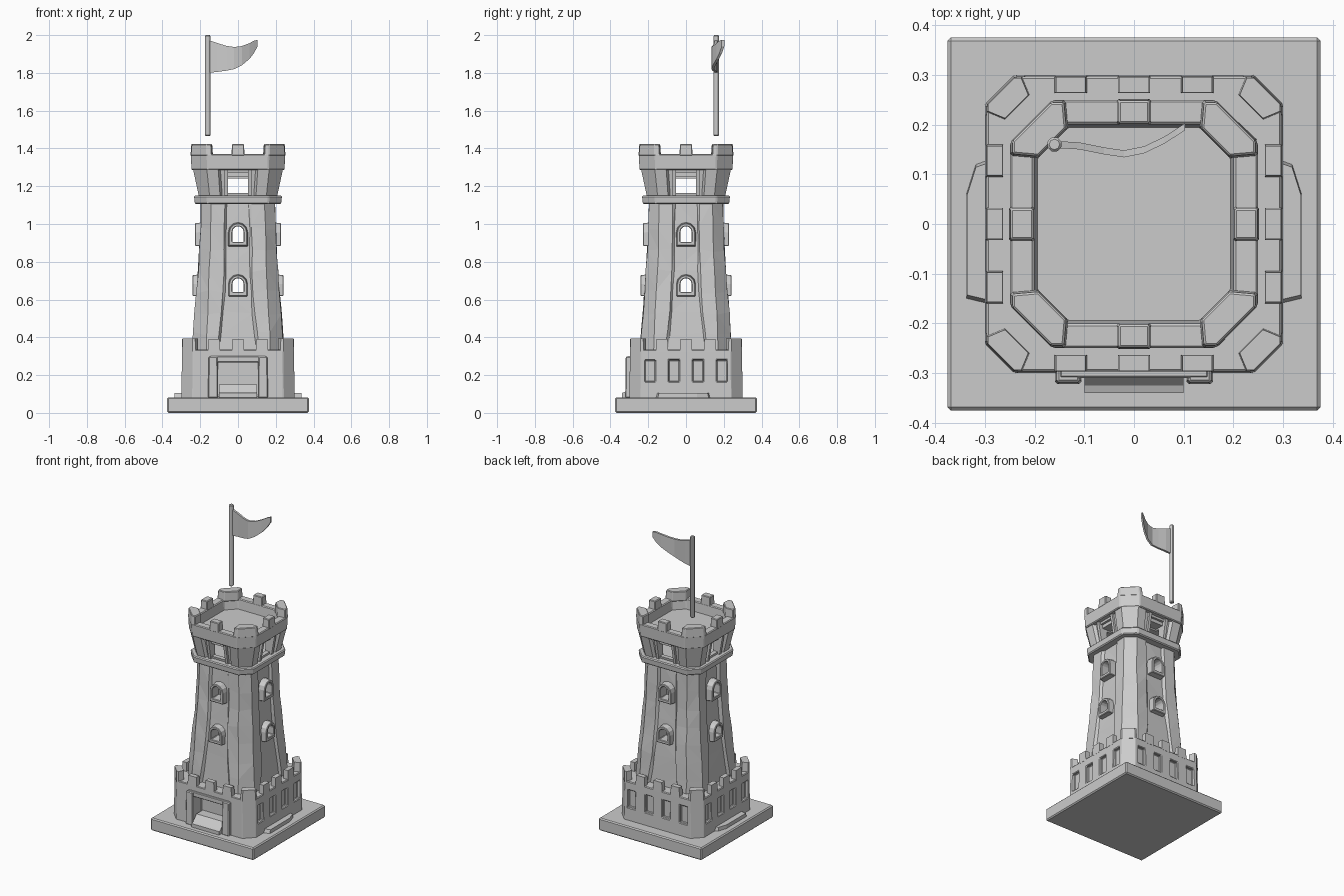
import bpy, bmesh, math, random
from mathutils import Vector, Matrix

if "Cube" in bpy.data.objects:
    bpy.data.objects.remove(bpy.data.objects["Cube"])

random.seed(4)


def loft(name, rings, wrap=False):
    """Skin a list of equal-length point rings; wrap closes it into a tube ring."""
    n, m = len(rings[0]), len(rings)
    verts = [p for r in rings for p in r]
    faces = [(i * n + j, i * n + (j + 1) % n,
              ((i + 1) % m) * n + (j + 1) % n, ((i + 1) % m) * n + j)
             for i in range(m if wrap else m - 1) for j in range(n)]
    if not wrap:
        faces += [tuple(range(n)), tuple(range((m - 1) * n, m * n))]
    me = bpy.data.meshes.new(name)
    me.from_pydata([tuple(v) for v in verts], [], faces)
    bm = bmesh.new()
    bm.from_mesh(me)
    bmesh.ops.recalc_face_normals(bm, faces=bm.faces)
    bm.to_mesh(me)
    bm.free()
    ob = bpy.data.objects.new(name, me)
    bpy.context.collection.objects.link(ob)
    return ob


def turn(ob, k):
    ob.data.transform(Matrix.Rotation(k * math.pi / 2, 4, 'Z'))
    return ob


def around(side, z):
    """Repeat the points of the +x side on all four sides."""
    out = []
    for k in range(4):
        for x, y in side:
            for _ in range(k):
                x, y = -y, x
            out.append((x, y, z))
    return out


def octa(w, c, z):
    return around([(w, -c), (w, c)], z)


def pillared(w, c, p, d, z):
    """Octagon with a recessed panel in each side, leaving corner buttresses."""
    q = p - 0.012
    return around([(w, -c), (w, -p), (w - d, -q), (w - d, q), (w, p), (w, c)], z)


def prism(name, pts, z0, z1, taper=1.0):
    cx = sum(p[0] for p in pts) / len(pts)
    cy = sum(p[1] for p in pts) / len(pts)
    top = [(cx + (x - cx) * taper, cy + (y - cy) * taper, z1) for x, y in pts]
    return loft(name, [[(x, y, z0) for x, y in pts], top])


def box(name, x0, x1, y0, y1, z0, z1, taper=1.0):
    return prism(name, [(x0, y0), (x1, y0), (x1, y1), (x0, y1)], z0, z1, taper)


def bevel(ob, w):
    m = ob.modifiers.new("bevel", 'BEVEL')
    m.width, m.segments = w, 1
    return ob


def cut(ob, cutter):
    m = ob.modifiers.new("cut", 'BOOLEAN')
    m.operation, m.object, m.solver = 'DIFFERENCE', cutter, 'EXACT'
    bpy.context.view_layer.objects.active = ob
    bpy.ops.object.modifier_apply(modifier=m.name)
    bpy.data.objects.remove(cutter)


def arch(x, w, z0, z1):
    """Round-topped outline facing +x."""
    pts = [(x, -w, z0), (x, w, z0)]
    zc = z1 - w
    for i in range(7):
        a = math.pi * i / 6
        pts.append((x, w * math.cos(a), zc + w * math.sin(a)))
    return pts


# Square plinth
bevel(box("plinth", -.375, .375, -.375, .375, 0, .082), .007)

# Low outer wall with niches and a gateway
wall = loft("outer_wall", [octa(.3, .24, .075), octa(.296, .237, .335)])
for k in range(4):
    if k == 3:
        continue
    for y in (-.19, -.063, .063, .19):
        cut(wall, turn(box("c", .278, .33, y - .028, y + .028, .165, .28), k))
cut(wall, box("c", -.11, .11, -.36, -.225, .09, .275))
bevel(wall, .004)

# Outer wall battlements
corner = [(.225, .296), (.24, .296), (.296, .24), (.296, .225), (.26, .21), (.21, .26)]
for k in range(4):
    turn(prism("wall_corner_merlon", corner, .325, .395, .94), k)
    for y in (-.127, 0, .127):
        turn(box("wall_merlon", .263, .297, y - .033, y + .033, .325, .392, .9), k)

# Gate: pillars, lintel and sloped step
for s in (-1, 1):
    bevel(box("gate_pillar", s * .132 - .027, s * .132 + .027, -.322, -.27,
              .08, .298, .88), .005)
bevel(box("gate_lintel", -.15, .15, -.31, -.27, .268, .3), .004)
step = [(-.34, .08), (-.34, .105), (-.325, .11), (-.29, .15), (-.225, .15), (-.225, .08)]
loft("gate_step", [[(x, y, z) for y, z in step] for x in (-.1, .1)])

# Thin slabs beside the wall
slab = [(.29, .13), (.318, .12), (.337, .06), (.337, -.15), (.295, -.16)]
for s in (-1, 1):
    prism("side_slab", [(s * x, y) for x, y in slab], .08, .105, .95)

# Tapered tower shaft, hollow, slightly uneven like hewn stone
levels = [(.30, .246, .17, .115), (.42, .238, .168, .10), (.53, .229, .162, .088),
          (.64, .22, .158, .08), (.75, .211, .152, .076), (.86, .204, .147, .074),
          (.98, .199, .144, .072), (1.12, .195, .142, .07)]
rings = []
for z, w, c, p in levels:
    r = pillared(w, c, p, .014, z)
    rings.append([(x + random.uniform(-.003, .003), y + random.uniform(-.003, .003),
                   z + random.uniform(-.012, .012) * (.35 < z < 1.1)) for x, y, z in r])
shaft = loft("tower_shaft", rings)
bpy.context.view_layer.objects.active = shaft
m = shaft.modifiers.new("facets", 'TRIANGULATE')
bpy.ops.object.modifier_apply(modifier=m.name)
cut(shaft, loft("c", [octa(.165, .11, .4), octa(.15, .1, 1.09)]))

# Arched windows with projecting frames, two per side
for z0, z1, reach in ((.615, .735, .24), (.88, 1.01, .228)):
    for k in range(4):
        a, b = z0 + .025, z1 - .022
        cut(shaft, turn(loft("c", [arch(.1, .03, a, b), arch(.3, .03, a, b)]), k))
        bevel(turn(loft("window_frame", [
            arch(reach - .055, .053, z0, z1), arch(reach, .048, z0 + .004, z1 - .006),
            arch(reach, .03, a, b), arch(reach - .055, .03, a, b)], wrap=True), k), .003)

# Belt course under the gallery
bevel(loft("belt_course", [octa(.228, .16, 1.105), octa(.233, .163, 1.15)]), .006)

# Flared gallery with an opening on each side
gallery = loft("gallery", [pillared(.207, .15, .095, .016, 1.145),
                           pillared(.238, .165, .105, .02, 1.29)])
cut(gallery, loft("c", [octa(.165, .11, 1.16), octa(.165, .11, 1.24)]))
for k in range(4):
    cut(gallery, turn(box("c", .14, .3, -.053, .053, 1.165, 1.272), k))
    # Slim posts beside each opening
    for s in (-1, 1):
        y = s * .062
        turn(loft("gallery_post", [
            [(x + dx, y + dy, z) for dx, dy in ((-.02, -.009), (.0, -.009), (.0, .009), (-.02, .009))]
            for x, z in ((.206, 1.145), (.232, 1.29))]), k)

# Parapet ring, roof deck and battlements
bevel(loft("parapet", [octa(.246, .16, 1.285), octa(.25, .163, 1.37),
                       octa(.2, .14, 1.37), octa(.192, .133, 1.285)], wrap=True), .005)
loft("roof_deck", [octa(.2, .138, 1.25), octa(.2, .138, 1.305)])
corner = [(.137, .249), (.165, .249), (.249, .165), (.249, .137), (.193, .132), (.132, .193)]
for k in range(4):
    bevel(turn(prism("parapet_corner_merlon", corner, 1.36, 1.423, .92), k), .004)
    bevel(turn(box("parapet_merlon", .2, .251, -.035, .035, 1.36, 1.423, .9), k), .004)

# Flagpole
bpy.ops.mesh.primitive_cylinder_add(vertices=8, radius=.016, depth=.535,
                                    location=(-.16, .16, 1.7325))
pole = bpy.context.object
pole.name = "flagpole"
bevel(pole, .005)

# Waving pennant: x, y, bottom z, top z
wave = [(-.16, .16, 1.80, 1.975), (-.11, .157, 1.805, 1.958), (-.06, .147, 1.812, 1.943),
        (-.02, .141, 1.82, 1.937), (.02, .149, 1.84, 1.942), (.06, .168, 1.873, 1.957),
        (.085, .184, 1.905, 1.97), (.103, .196, 1.94, 1.975)]
loft("pennant", [[(x, y - .007, a), (x, y + .007, a), (x, y + .007, b), (x, y - .007, b)]
                 for x, y, a, b in wave])
